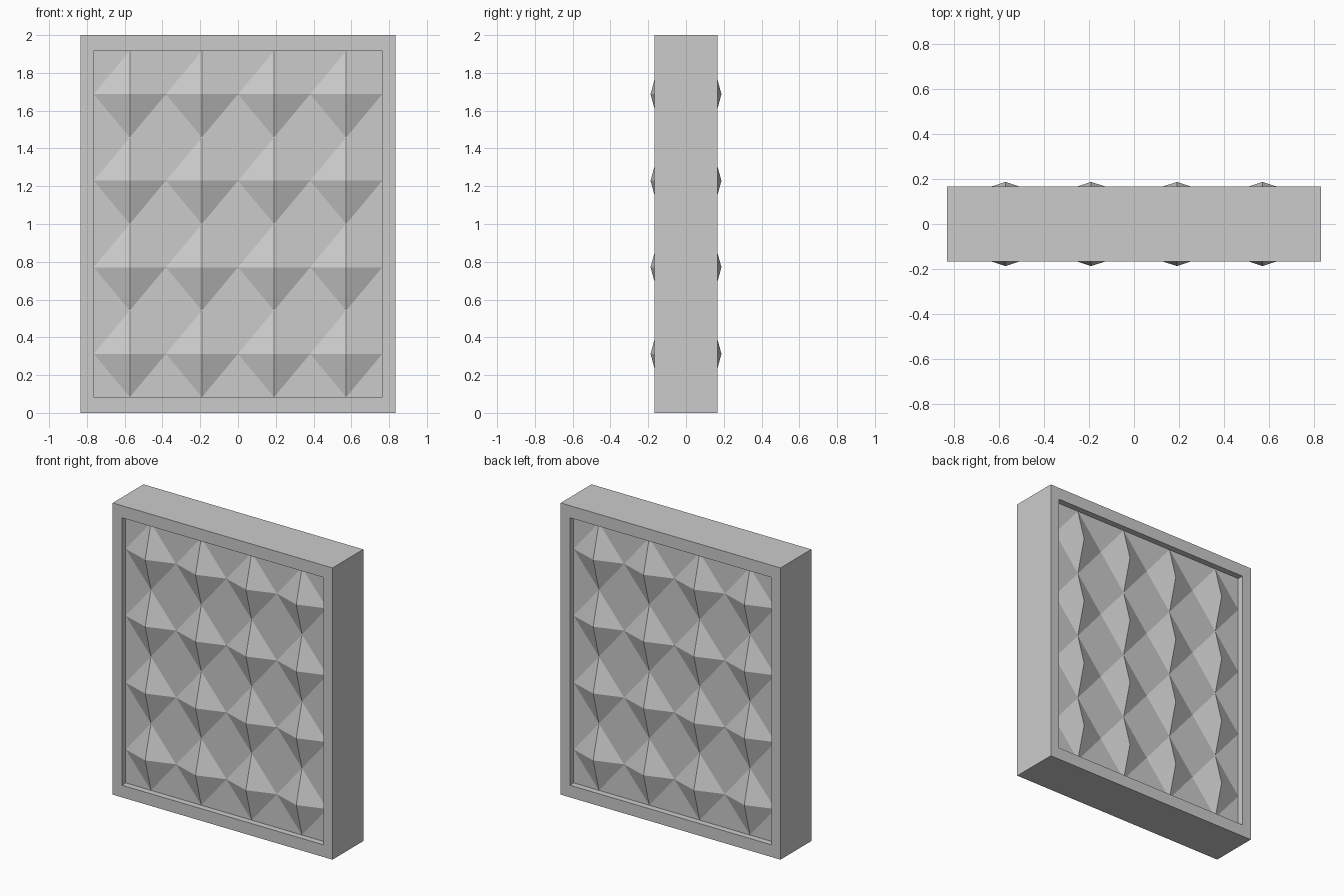
import bpy, bmesh
from mathutils import Matrix, Vector
from math import copysign

if "Cube" in bpy.data.objects:
    bpy.data.objects.remove(bpy.data.objects["Cube"])

W, D, H = 5 / 6, 1 / 6, 1.0        # half sizes of the block
IW, IH = W * 11 / 12, H * 11 / 12  # half sizes of the recess
FLOOR, TIP = 0.125, 0.1875         # recess floor and stud tip distance from centre
N = 4                              # studs per row and column


def make_object(name, bm):
    mesh = bpy.data.meshes.new(name)
    bm.to_mesh(mesh)
    bm.free()
    obj = bpy.data.objects.new(name, mesh)
    bpy.context.collection.objects.link(obj)
    return obj


# Frame: block with a recess sunk into the front and back
bm = bmesh.new()
bmesh.ops.create_cube(bm, size=2, matrix=Matrix.Translation((0, 0, H)) @ Matrix.Diagonal((W, D, H, 1)))
bm.normal_update()
for face in [f for f in bm.faces if abs(f.normal.y) > 0.9]:
    side = copysign(1, face.normal.y)
    bmesh.ops.inset_individual(bm, faces=[face], thickness=0.05)
    for v in face.verts:
        v.co.x = copysign(IW, v.co.x)
        v.co.z = H + copysign(IH, v.co.z - H)
    floor = bmesh.ops.extrude_discrete_faces(bm, faces=[face])["faces"][0]
    for v in floor.verts:
        v.co.y = side * FLOOR
    bmesh.ops.delete(bm, geom=[floor], context='FACES_ONLY')
make_object("frame", bm)

# Studded panel: diamond pyramids with flat corners between, mirrored to the back
bm = bmesh.new()
cw, ch = IW / N, IH / N
ring = [(1, 0), (1, 1), (0, 1), (-1, 1), (-1, 0), (-1, -1), (0, -1), (1, -1)]
for col in range(N):
    for row in range(N):
        cx = -IW + cw * (2 * col + 1)
        cz = H - IH + ch * (2 * row + 1)
        tip = bm.verts.new((cx, -TIP, cz))
        edge = [bm.verts.new((cx + a * cw, -FLOOR, cz + b * ch)) for a, b in ring]
        for i in range(0, 8, 2):
            nxt = edge[(i + 2) % 8]
            bm.faces.new((tip, edge[i], nxt))
            bm.faces.new((edge[i], edge[i + 1], nxt))
bmesh.ops.remove_doubles(bm, verts=bm.verts[:], dist=0.0005)
panel = make_object("studded_panel", bm)
mirror = panel.modifiers.new("Mirror", 'MIRROR')
mirror.use_axis = (False, True, False)
mirror.use_mirror_merge = False
